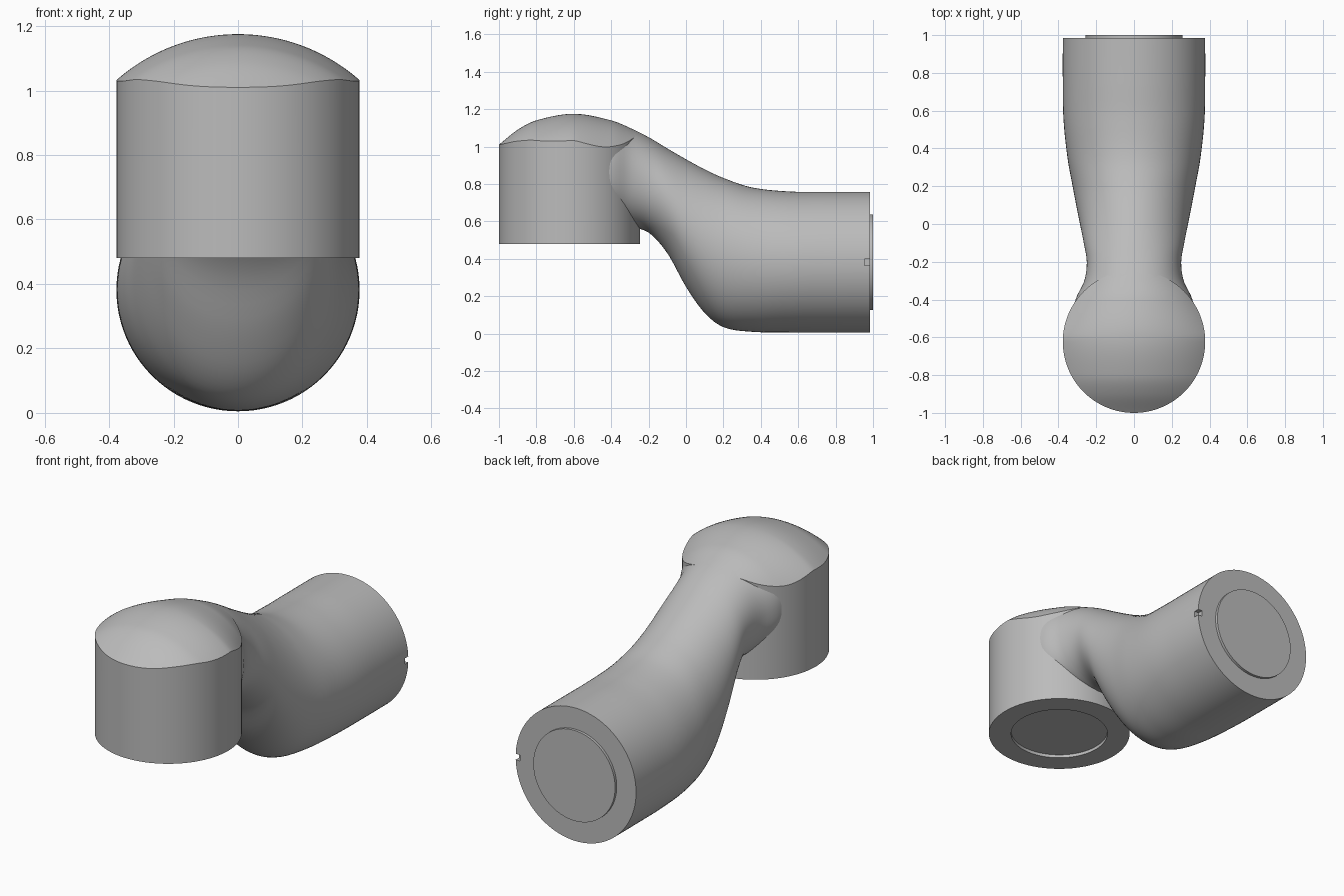
import bpy, bmesh, math
from mathutils import Matrix

cube = bpy.data.objects.get("Cube")
if cube:
    bpy.data.objects.remove(cube, do_unlink=True)

grey = bpy.data.materials.new("plain grey")
grey.use_nodes = True
colour = (0.5, 0.5, 0.5, 1)
grey.diffuse_color = colour
grey.node_tree.nodes["Principled BSDF"].inputs["Base Color"].default_value = colour

RADIUS = 0.377
HEAD_Y = -0.623
HEAD_BASE = 0.48
ARM_START, ARM_END = -0.42, 0.985

# Side and plan outline of the body: y, top z, bottom z, half width
OUTLINE = [
    (-1.0, 1.01, 0.6, 0.34), (-0.9, 1.09, 0.6, 0.34), (-0.8, 1.14, 0.6, 0.34),
    (-0.6, 1.175, 0.6, 0.34), (-0.4, 1.14, 0.59, 0.309), (-0.3, 1.1, 0.57, 0.263),
    (-0.2, 1.05, 0.54, 0.25), (-0.1, 0.99, 0.43, 0.266), (0, 0.932, 0.25, 0.286),
    (0.1, 0.878, 0.11, 0.306), (0.2, 0.832, 0.035, 0.325), (0.35, 0.782, 0.01, 0.352),
    (0.55, 0.76, 0.006, 0.373), (0.75, 0.758, 0.005, RADIUS), (1.0, 0.758, 0.005, RADIUS),
]


def outline(y, col):
    """Smooth curve through one column of the outline."""
    last = len(OUTLINE) - 1
    i = next((k for k in range(last) if y <= OUTLINE[k + 1][0]), last - 1)

    def slope(k):
        a, b = OUTLINE[max(k - 1, 0)], OUTLINE[min(k + 1, last)]
        return (b[col] - a[col]) / (b[0] - a[0])

    p, q = OUTLINE[i], OUTLINE[i + 1]
    h = q[0] - p[0]
    t = min(max((y - p[0]) / h, 0), 1)
    s = t * t * (3 - 2 * t)
    bend = slope(i) * (t - 2 * t**2 + t**3) + slope(i + 1) * (t**3 - t**2)
    return p[col] * (1 - s) + q[col] * s + bend * h


def ramp(v, a, b):
    return min(max((v - a) / (b - a), 0), 1)


def finish(name, bm):
    bmesh.ops.recalc_face_normals(bm, faces=bm.faces)
    mesh = bpy.data.meshes.new(name)
    bm.to_mesh(mesh)
    bm.free()
    mesh.materials.append(grey)
    obj = bpy.data.objects.new(name, mesh)
    bpy.context.collection.objects.link(obj)
    return obj


def smooth(obj):
    bpy.ops.object.select_all(action='DESELECT')
    obj.select_set(True)
    bpy.context.view_layer.objects.active = obj
    bpy.ops.object.shade_smooth_by_angle(angle=math.radians(30))


def loft(name, rings):
    """Skin a list of closed rings and cap both ends."""
    bm = bmesh.new()
    loops = [[bm.verts.new(p) for p in ring] for ring in rings]
    n = len(loops[0])
    for a, b in zip(loops, loops[1:]):
        for i in range(n):
            j = (i + 1) % n
            bm.faces.new((a[i], a[j], b[j], b[i]))
    bm.faces.new(loops[0])
    bm.faces.new(loops[-1])
    return finish(name, bm)


# Bent arm: rounded sections lofted from the head to the round rear end
def arm_ring(y, n=96):
    top, bottom, half = (outline(y, c) for c in (1, 2, 3))
    inside = ramp(y, -0.25, ARM_START)
    top -= 0.006 * inside
    power = 2 / (2 + 0.3 * ramp(y, -0.1, ARM_START))
    ring = []
    for i in range(n):
        c, s = math.cos(math.tau * i / n), math.sin(math.tau * i / n)
        x = math.copysign(abs(c) ** power, c) * half
        z = math.copysign(abs(s) ** power, s) * (top - bottom) / 2
        ring.append((x, y, z + (top + bottom) / 2))
    return ring


STEPS = 64
arm = loft("bent_arm", [arm_ring(ARM_START + (ARM_END - ARM_START) * k / STEPS)
                        for k in range(STEPS + 1)])

# Small alignment notch in the rim of the rear end
bm = bmesh.new()
bmesh.ops.create_cube(bm, size=1, matrix=Matrix.Translation((0.38, 0.98, 0.382))
                      @ Matrix.Diagonal((0.06, 0.05, 0.034, 1)))
cutter = finish("notch_cutter", bm)
cutter.hide_render = True
cut = arm.modifiers.new("notch", 'BOOLEAN')
cut.operation, cut.object, cut.solver = 'DIFFERENCE', cutter, 'EXACT'
smooth(arm)
bpy.ops.object.modifier_apply(modifier=cut.name)
bpy.data.objects.remove(cutter, do_unlink=True)


# Upright head: cylinder wall, domed top that follows the arm, recessed base
def dome_height(x, y):
    curve = 0.57 - 0.29 * ramp(y, -0.6, -0.26)
    return outline(y, 1) - curve + math.sqrt(max(curve**2 - x * x, 0))


def head_ring(radius, z=None, n=128):
    ring = []
    for i in range(n):
        a = math.tau * i / n
        x, y = radius * math.cos(a), HEAD_Y + radius * math.sin(a)
        ring.append((x, y, dome_height(x, y) if z is None else z))
    return ring


RINGS = 28
RECESS = 0.258
rings = [head_ring(RADIUS * k / RINGS) for k in range(1, RINGS + 1)]
rings += [head_ring(RADIUS, HEAD_BASE), head_ring(RECESS, HEAD_BASE),
          head_ring(RECESS, HEAD_BASE + 0.018)]
head = loft("domed_head", rings)
smooth(head)

# Raised round plate on the rear end
bm = bmesh.new()
bmesh.ops.create_cone(bm, cap_ends=True, segments=96, radius1=0.256, radius2=0.256, depth=0.03,
                      matrix=Matrix.Translation((0, 0.985, 0.382)) @ Matrix.Rotation(math.pi / 2, 4, 'X'))
smooth(finish("rear_plate", bm))
